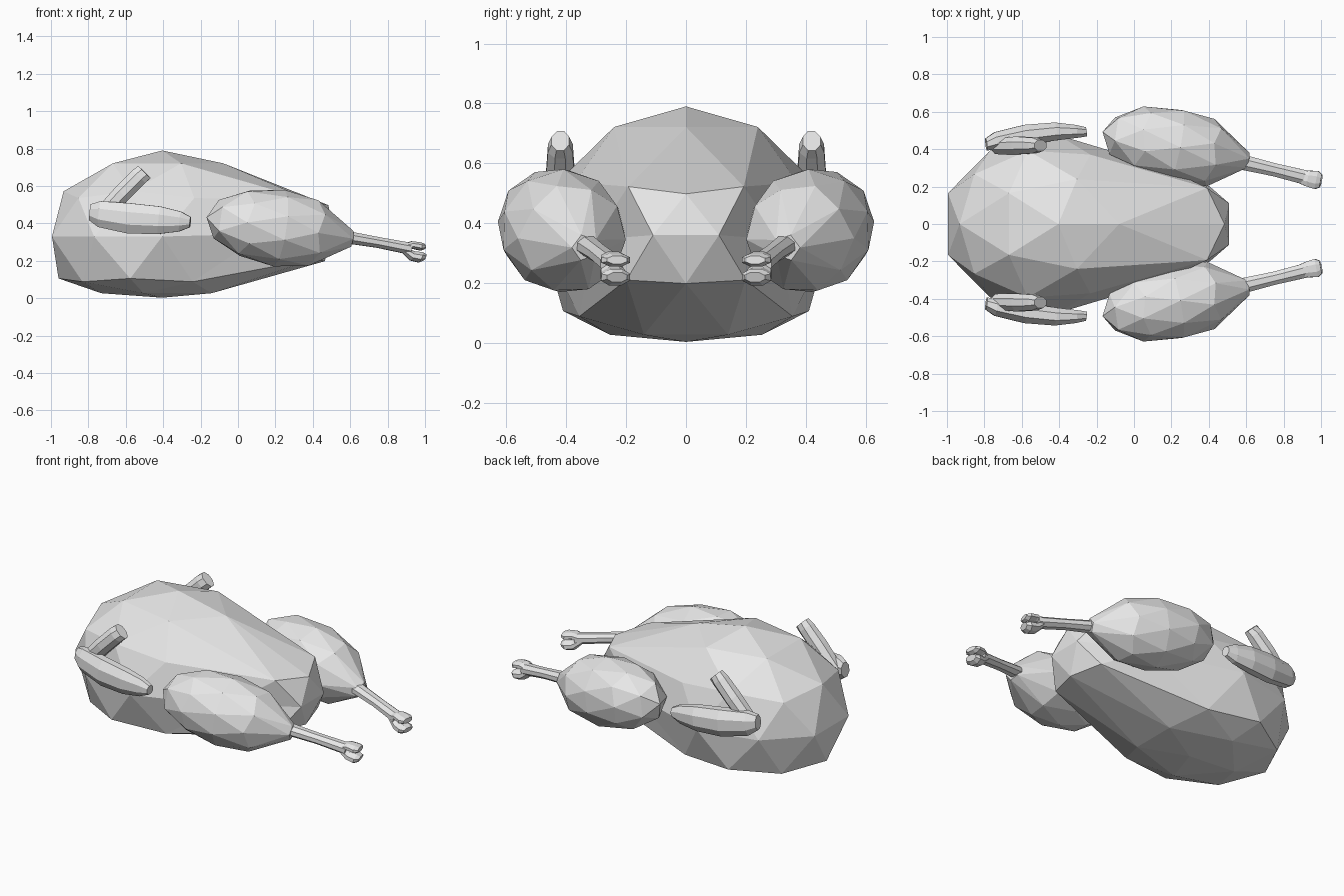
import bpy, bmesh
from math import sin, cos, pi
from mathutils import Vector

cube = bpy.data.objects.get("Cube")
if cube:
    bpy.data.objects.remove(cube, do_unlink=True)

skin = bpy.data.materials.new("plain_grey")
skin.use_nodes = True
GREY = (0.8, 0.8, 0.8, 1)
skin.diffuse_color = GREY
skin.node_tree.nodes["Principled BSDF"].inputs["Base Color"].default_value = GREY


def finish(name, bm, mirrored=True):
    """Turn a bmesh into a flat-shaded object, mirrored to the other side."""
    bmesh.ops.recalc_face_normals(bm, faces=bm.faces)
    mesh = bpy.data.meshes.new(name)
    bm.to_mesh(mesh)
    bm.free()
    mesh.materials.append(skin)
    ob = bpy.data.objects.new(name, mesh)
    bpy.context.collection.objects.link(ob)
    if mirrored:
        mod = ob.modifiers.new("Mirror", "MIRROR")
        mod.use_axis = (False, True, False)
        mod.use_mirror_merge = False


def loft(name, stations, sides=8):
    """Tube through (centre, half width, half height) stations."""
    bm = bmesh.new()
    axis = (Vector(stations[-1][0]) - Vector(stations[0][0])).normalized()
    side = Vector((0, 0, 1)).cross(axis).normalized()
    up = axis.cross(side)
    rings = []
    for centre, w, h in stations:
        angles = [2 * pi * (i + 0.5) / sides for i in range(sides)]
        rings.append([bm.verts.new(Vector(centre) + side * w * cos(a) + up * h * sin(a))
                      for a in angles])
    for a, b in zip(rings, rings[1:]):
        for i in range(sides):
            j = (i + 1) % sides
            bm.faces.new((a[i], a[j], b[j], b[i]))
    bm.faces.new(rings[0])
    bm.faces.new(rings[-1])
    finish(name, bm)


# Body: a ball stretched into a full breast with a tapered, blunt tail
bm = bmesh.new()
bmesh.ops.create_icosphere(bm, subdivisions=2, radius=1)
for v in bm.verts:
    x, y, z = v.co
    tail = min(max((x - 0.53) / 0.12, 0), 1)
    nx = min(x, 0.53) * 0.62 + tail * 0.45 + max(x - 0.65, 0) * 0.45
    ny = 0.475 * abs(y) ** 0.9 * (1 - 0.35 * max(x, 0))
    nz = 0.46 * z if z > 0 else -0.327 * abs(z) ** 0.47
    v.co = (nx - 0.405, ny if y > 0 else -ny, 0.33 + 0.03 * tail + nz * (1 - 0.33 * tail))
finish("body", bm, mirrored=False)

# Thighs: long balls drawn out to a narrow flat end at the bone
bm = bmesh.new()
bmesh.ops.create_icosphere(bm, subdivisions=2, radius=1)
turn = Vector((0.75, -0.15, -0.11)).to_track_quat("Z", "Y")
for v in bm.verts:
    x, y, z = v.co
    fat = 0.207
    if z > 0.7:
        fat, z = 0.085, 1
    v.co = Vector((0.22, 0.415, 0.375)) + turn @ Vector((x * fat, y * fat, z * 0.4))
finish("thigh", bm)

# Leg bones with a forked knuckle
loft("leg_bone", [((0.56, 0.335, 0.33), 0.045, 0.036),
                  ((0.75, 0.29, 0.298), 0.038, 0.031),
                  ((0.92, 0.248, 0.265), 0.042, 0.034)])
for name, z, h in (("upper_knuckle", 0.277, 0.024), ("lower_knuckle", 0.219, 0.032)):
    loft(name, [((0.87, 0.255, 0.27), 0.032, 0.016),
                ((0.93, 0.243, z + 0.008), 0.046, h * 0.9),
                ((0.975, 0.235, z), 0.053, h),
                ((0.998, 0.23, z), 0.037, h * 0.6)])

# Folded wings: a plump lower part and a raised tip
loft("wing", [((-0.79, 0.425, 0.46), 0.035, 0.047),
              ((-0.74, 0.445, 0.45), 0.05, 0.075),
              ((-0.58, 0.477, 0.427), 0.058, 0.088),
              ((-0.42, 0.495, 0.417), 0.052, 0.08),
              ((-0.31, 0.495, 0.41), 0.038, 0.058),
              ((-0.255, 0.493, 0.407), 0.027, 0.03)])
loft("wing_tip", [((-0.73, 0.415, 0.44), 0.045, 0.05),
                  ((-0.62, 0.42, 0.56), 0.052, 0.052),
                  ((-0.53, 0.42, 0.65), 0.045, 0.052),
                  ((-0.5, 0.42, 0.675), 0.032, 0.05)])
